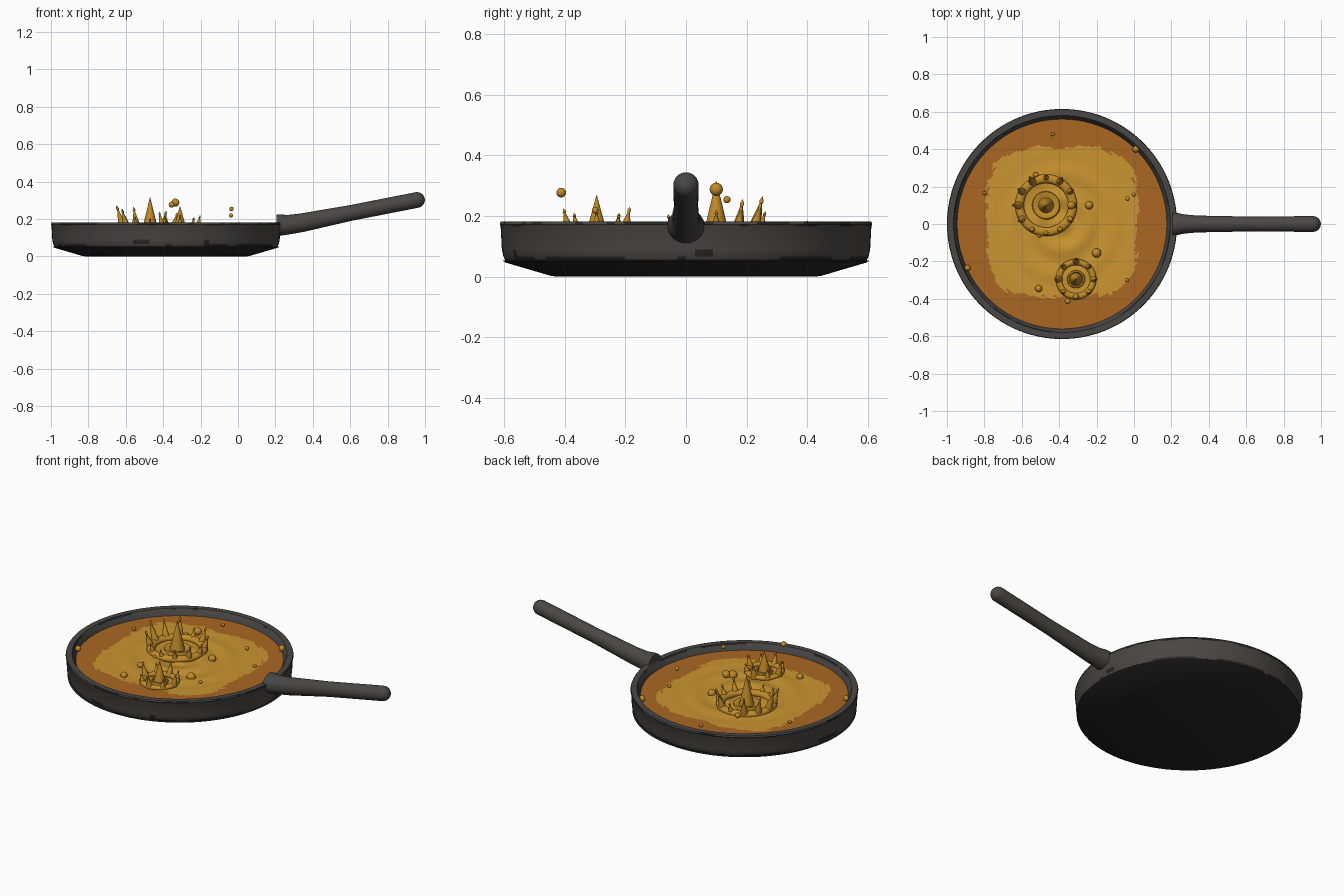
import bpy, bmesh, math, random
from mathutils import Matrix, Vector

if "Cube" in bpy.data.objects:
    bpy.data.objects.remove(bpy.data.objects["Cube"])

random.seed(4)
CX = -0.385          # pan centre on x
OIL_Z = 0.145        # liquid level


def material(name, rgb):
    m = bpy.data.materials.new(name)
    m.diffuse_color = (*rgb, 1)
    m.use_nodes = True
    m.node_tree.nodes["Principled BSDF"].inputs["Base Color"].default_value = m.diffuse_color
    return m


IRON = material("dark grey iron", (0.068, 0.064, 0.062))
SOOT = material("black soot", (0.022, 0.020, 0.021))
BROWN = material("amber brown oil", (0.40, 0.135, 0.016))
GOLD = material("golden oil", (0.59, 0.30, 0.030))
DROP = material("golden splash", (0.54, 0.26, 0.022))


def finish(name, bm, mats, angle=None):
    bmesh.ops.recalc_face_normals(bm, faces=bm.faces)
    me = bpy.data.meshes.new(name)
    bm.to_mesh(me)
    bm.free()
    ob = bpy.data.objects.new(name, me)
    bpy.context.collection.objects.link(ob)
    for m in mats:
        me.materials.append(m)
    if angle:
        bpy.ops.object.select_all(action='DESELECT')
        ob.select_set(True)
        bpy.context.view_layer.objects.active = ob
        bpy.ops.object.shade_smooth_by_angle(angle=math.radians(angle))
    return ob


def bridge(bm, rings):
    """Skin a list of equal vertex rings; returns the faces per band."""
    bands = []
    for a, b in zip(rings, rings[1:]):
        n = len(a)
        bands.append([bm.faces.new((a[i], a[(i + 1) % n], b[(i + 1) % n], b[i]))
                      for i in range(n)])
    return bands


def lathe(bm, profile, sides, mat=Matrix()):
    """Spin (radius, height) points round local z and close both ends."""
    rings = [[bm.verts.new(mat @ Vector((r * math.cos(t), r * math.sin(t), z)))
              for t in (2 * math.pi * i / sides for i in range(sides))]
             for r, z in profile]
    bands = bridge(bm, rings)
    ends = [bm.faces.new(rings[0]), bm.faces.new(rings[-1])]
    return bands, ends


# Pan: base, flared underside, rounded wall, rim, inside wall and floor
bm = bmesh.new()
profile = [(0.425, 0.0), (0.445, 0.002), (0.595, 0.046), (0.605, 0.052),
           (0.596, 0.054), (0.603, 0.066), (0.608, 0.09), (0.612, 0.166),
           (0.615, 0.172), (0.612, 0.181), (0.580, 0.181), (0.574, 0.172),
           (0.558, 0.14), (0.55, 0.10)]
bands, ends = lathe(bm, profile, 128, Matrix.Translation((CX, 0, 0)))
for i in range(4):
    for f in bands[i]:
        f.material_index = 1
ends[0].material_index = 1
# chipped edges: runs of dark faces along the lower lip and the rim
for i, chance in ((1, 0.0), (4, 0.45), (5, 0.12), (7, 0.35), (8, 0.3), (10, 0.35)):
    dark = False
    for f in bands[i]:
        if random.random() < 0.4:
            dark = random.random() < chance
        if dark:
            f.material_index = 1
finish("pan", bm, [IRON, SOOT], 35)

# Handle: tapered tube with a flared root and a round tip
bm = bmesh.new()
slope = math.atan(0.2)
axis = Vector((math.cos(slope), 0, math.sin(slope)))
tip = Vector((0.957, 0, 0.302))
sections = [(Vector((0.205, 0, 0.165)), 0.062, 0.058, 0),
            (Vector((0.228, 0, 0.168)), 0.060, 0.057, 0),
            (Vector((0.27, 0, 0.170)), 0.051, 0.052, slope * 0.6),
            (Vector((0.34, 0, 0.180)), 0.045, 0.050, slope),
            (Vector((0.60, 0, 0.232)), 0.040, 0.042, slope)]
for k in range(7):
    a = math.radians(k * 14)
    r = 0.042 * math.cos(a)
    sections.append((tip + axis * 0.042 * math.sin(a), r, r, slope))
rings = []
for c, ry, rz, tilt in sections:
    up = Vector((-math.sin(tilt), 0, math.cos(tilt)))
    rings.append([bm.verts.new(c + Vector((0, ry * math.cos(t), 0)) + up * rz * math.sin(t))
                  for t in (2 * math.pi * i / 32 for i in range(32))])
bridge(bm, rings)
bm.faces.new(rings[0])
bm.faces.new(rings[-1])
finish("handle", bm, [IRON], 40)

# Oil: rippled disc with a ragged lighter patch in the middle
bm = bmesh.new()
N, R = 160, 0.562


def ripple(x, y):
    d = math.hypot(x, y)
    fade = max(0.0, 1 - d / 0.42)
    return OIL_Z + 0.008 * fade * math.cos(d * 2 * math.pi / 0.14)


rings = []
for k in range(1, 57):
    ring = []
    for i in range(N):
        t = 2 * math.pi * i / N
        x, y = R * k / 56 * math.cos(t), R * k / 56 * math.sin(t)
        ring.append(bm.verts.new((CX + x, y, ripple(x, y))))
    rings.append(ring)
bridge(bm, rings)
bm.faces.new(rings[0])
ragged = 0
for f in bm.faces:
    c = f.calc_center_median()
    if random.random() < 0.35:
        ragged = random.uniform(-0.03, 0.03)
    u, v = (c.x - CX) / 0.405, (c.y - 0.01) / 0.40
    if (abs(u) ** 3.6 + abs(v) ** 3.6) ** (1 / 3.6) < 1 + ragged:
        f.material_index = 1
finish("oil_surface", bm, [BROWN, GOLD], 60)


def spike(bm, base, top, r):
    """Flared cone ending in a small pointed bead."""
    d = Vector(top) - Vector(base)
    h = d.length
    m = Matrix.Translation(base) @ d.to_track_quat('Z', 'Y').to_matrix().to_4x4()
    lathe(bm, [(r * 1.15, 0), (r, h * 0.2), (r * 0.62, h * 0.5), (r * 0.22, h * 0.78),
               (r * 0.36, h * 0.85), (r * 0.28, h * 0.9), (r * 0.02, h)], 10, m)


def crown(name, x, y, ring_r, tube, heights, lean, peak, peak_r):
    """Splash ring with leaning spikes round a central peak."""
    bm = bmesh.new()
    z = OIL_Z
    # raised ring
    lathe(bm, [(ring_r + tube * math.cos(a), z + 0.006 + tube * 0.8 * math.sin(a))
               for a in (math.radians(-40 + 26 * k) for k in range(11))],
          40, Matrix.Translation((x, y, 0)))
    bm.faces.ensure_lookup_table()
    caps = [f for f in bm.faces if len(f.verts) > 4]
    bmesh.ops.delete(bm, geom=caps, context='FACES_ONLY')
    # inner ripple mound
    lathe(bm, [(ring_r * 0.55, z - 0.012), (ring_r * 0.5, z + 0.012),
               (ring_r * 0.42, z + 0.013), (peak_r * 1.05, z + 0.004)],
          32, Matrix.Translation((x, y, 0)))
    finish(name + "_ring", bm, [DROP], 50)
    # outer spikes
    bm = bmesh.new()
    n = len(heights)
    for i, h in enumerate(heights):
        t = 2 * math.pi * i / n
        c, s = math.cos(t), math.sin(t)
        r2 = ring_r + lean * (h - z) / 0.12
        spike(bm, (x + ring_r * c, y + ring_r * s, z),
              (x + r2 * c, y + r2 * s, h), 0.012 + 0.07 * (h - z))
    # centre peak
    lathe(bm, [(peak_r * 1.1, z - 0.01), (peak_r, z + 0.01),
               (peak_r * 0.55, z + (peak - z) * 0.5), (0.001, peak)],
          14, Matrix.Translation((x, y, 0)))
    finish(name + "_spikes", bm, [DROP], 40)


crown("large_crown", -0.47, 0.10, 0.142, 0.024,
      [0.22, 0.235, 0.245, 0.215, 0.265, 0.255, 0.275, 0.25, 0.215, 0.205, 0.22, 0.235],
      0.035, 0.315, 0.04)
crown("small_crown", -0.31, -0.295, 0.092, 0.017,
      [0.22, 0.205, 0.23, 0.21, 0.24, 0.20, 0.225, 0.21], 0.025, 0.268, 0.033)

# Flying and floating droplets: x, y, z, radius
drops = [(-0.335, 0.10, 0.288, 0.022), (-0.355, -0.412, 0.277, 0.016),
         (-0.035, 0.135, 0.254, 0.012), (-0.037, -0.30, 0.219, 0.011),
         (0.0, 0.157, 0.15, 0.010), (0.01, 0.40, 0.165, 0.018),
         (-0.89, -0.235, 0.165, 0.016), (-0.80, 0.165, 0.155, 0.010),
         (-0.435, 0.48, 0.155, 0.010), (-0.24, 0.10, 0.150, 0.022),
         (-0.20, -0.155, 0.150, 0.025), (-0.51, -0.345, 0.150, 0.019),
         (-0.505, -0.06, 0.150, 0.012), (-0.525, 0.262, 0.155, 0.015)]
bm = bmesh.new()
for x, y, z, r in drops:
    bmesh.ops.create_uvsphere(bm, u_segments=14, v_segments=8, radius=r,
                              matrix=Matrix.Translation((x, y, z)))
finish("droplets", bm, [DROP], 60)
